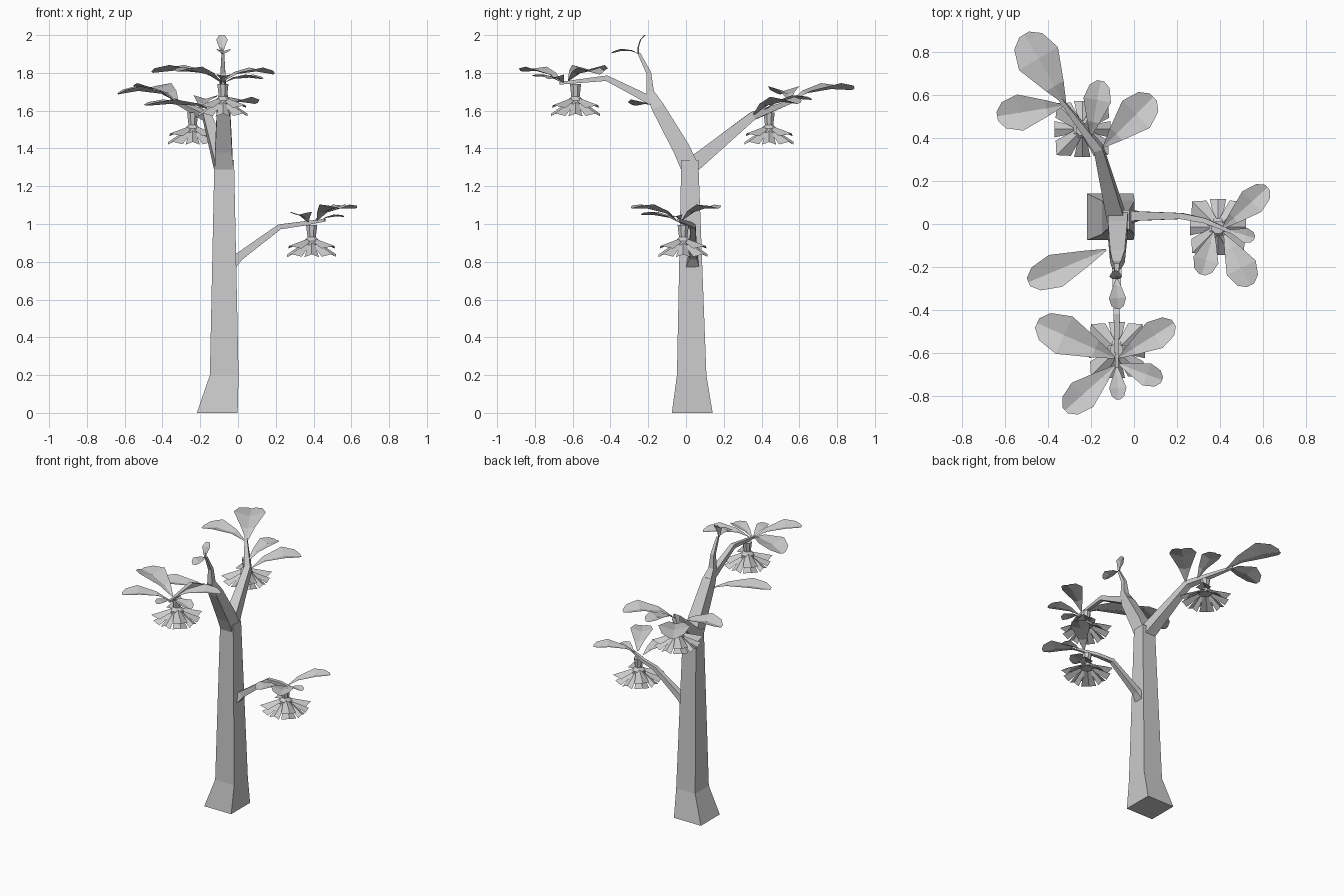
import bpy
import math
from mathutils import Vector

if "Cube" in bpy.data.objects:
    bpy.data.objects.remove(bpy.data.objects["Cube"])


def make(name, verts, faces):
    me = bpy.data.meshes.new(name)
    me.from_pydata([tuple(v) for v in verts], [], faces)
    me.update()
    ob = bpy.data.objects.new(name, me)
    bpy.context.collection.objects.link(ob)
    return ob


def loft(name, rings, cap_start=True, cap_end=True):
    n = len(rings[0])
    verts = [v for r in rings for v in r]
    faces = [(i * n + j, i * n + (j + 1) % n, (i + 1) * n + (j + 1) % n, (i + 1) * n + j)
             for i in range(len(rings) - 1) for j in range(n)]
    if cap_start:
        faces.append(tuple(reversed(range(n))))
    if cap_end:
        faces.append(tuple(range(len(verts) - n, len(verts))))
    return make(name, verts, faces)


def branch(name, pts, side):
    """Four-sided tapering limb through (x, y, z, half_width) points."""
    P = [Vector(p[:3]) for p in pts]
    rings = []
    for i, p in enumerate(P):
        d = (P[min(i + 1, len(P) - 1)] - P[max(i - 1, 0)]).normalized()
        u = Vector(side)
        u = (u - d * u.dot(d)).normalized()
        w = d.cross(u)
        h = pts[i][3]
        rings.append([p + u * a * h + w * b * h for a, b in ((-1, -1), (1, -1), (1, 1), (-1, 1))])
    return loft(name, rings)


def leaf(name, base, tip, mid_z, width):
    """Arched leaf folded along its midrib, with a blunt rounded tip."""
    b, t = Vector(base), Vector(tip)
    d = t - b
    side = Vector((-d.y, d.x, 0)).normalized()
    up = side.cross(d).normalized()
    if up.z < 0:
        up = -up
    arch = mid_z - (b.z + t.z) / 2
    half = width / 2
    verts, faces = [], []
    for f, w in ((0, .06), (.25, .45), (.65, 1), (.9, .72), (1, .25)):
        c = b + d * f + Vector((0, 0, arch * 4 * f * (1 - f) - .2 * half * w))
        lift = Vector((0, 0, .3 * half * w))
        verts += [c - side * half * w + lift, c, c + side * half * w + lift]
    for i in range(4):
        for j in range(2):
            k = i * 3 + j
            faces.append((k, k + 3, k + 4, k + 1))
    return make(name, verts, faces)


def flower(name, x, y, z):
    """Hanging blossom: a throat and two alternating rings of four petals; z is its lowest point."""
    def ring(r, h):
        return [Vector((x + r * math.cos(k * math.pi / 4 + math.pi / 8),
                        y + r * math.sin(k * math.pi / 4 + math.pi / 8), z + h)) for k in range(8)]
    loft(name + "_throat", [ring(.045, .065), ring(.045, .085), ring(.024, .105), ring(.032, .17)])
    verts, faces = [], []

    def petal(ang, profile):
        s = len(verts)
        ca, sa = math.cos(ang), math.sin(ang)
        for r, w, h, drop in profile:
            for a in (-1, 0, 1):
                rr = r + (drop if a == 0 else 0)
                verts.append((x + rr * ca - a * w * sa, y + rr * sa + a * w * ca,
                              z + h + (.014 if a == 0 else 0)))
        for j in range(2 * (len(profile) - 1)):
            k = s + (j // 2) * 3 + j % 2
            faces.append((k, k + 3, k + 4, k + 1))
    for k in range(4):
        # upper diagonal petals with pointed corners
        petal(math.pi / 4 + k * math.pi / 2, [(.02, .02, .085, 0), (.125, .05, .045, .045)])
        # lower petals
        petal(k * math.pi / 2, [(.02, .015, .075, 0), (.13, .038, 0, 0)])
        petal(math.pi / 4 + k * math.pi / 2, [(.02, .015, .07, 0), (.125, .05, .002, .03)])
    make(name + "_petals", verts, faces)


# Trunk
levels = [(-.11, .033, 0, .108, .108), (-.073, .03, .2, .076, .078), (-.073, .02, 1.34, .052, .045)]
loft("trunk", [[Vector((x + a * hx, y + b * hy, z)) for a, b in ((-1, -1), (1, -1), (1, 1), (-1, 1))]
               for x, y, z, hx, hy in levels])

# Branches
branch("main_limb", [(-.075, .02, 1.3, .047), (-.076, -.025, 1.4, .045), (-.077, -.15, 1.62, .034),
                     (-.08, -.19, 1.7, .02), (-.08, -.197, 1.8, .013), (-.08, -.25, 1.905, .007)], (1, 0, 0))
branch("front_branch", [(-.08, -.14, 1.63, .024), (-.08, -.42, 1.772, .015), (-.08, -.67, 1.745, .007)], (1, 0, 0))
branch("back_branch", [(-.08, .02, 1.3, .042), (-.165, .35, 1.57, .022), (-.35, .59, 1.66, .008)], (1, 0, 0))
branch("side_branch", [(-.03, .035, .8, .034), (.01, .037, .83, .022), (.22, .037, .985, .014),
                       (.33, .015, 1.0, .012), (.46, -.04, 1.02, .007)], (0, 1, 0))

# Leaves: base, tip, height at the middle, width
leaves = {
    "back": [((-.32, .56, 1.65), (-.51, .88, 1.715), 1.73, .21), ((-.33, .55, 1.65), (-.635, .50, 1.69), 1.72, .17),
             ((-.2, .41, 1.6), (-.155, .665, 1.66), 1.67, .13), ((-.14, .36, 1.58), (.09, .59, 1.64), 1.66, .18)],
    "front": [((-.09, -.62, 1.76), (-.45, -.46, 1.805), 1.83, .19), ((-.09, -.66, 1.75), (-.32, -.865, 1.81), 1.82, .15),
              ((-.08, -.66, 1.75), (-.073, -.815, 1.785), 1.785, .08), ((-.07, -.65, 1.75), (.13, -.725, 1.77), 1.785, .11),
              ((-.07, -.62, 1.76), (.185, -.46, 1.795), 1.82, .14)],
    "side": [((.41, -.02, 1.02), (.62, .17, 1.085), 1.09, .13), ((.44, -.03, 1.02), (.56, -.065, 1.04), 1.045, .07),
             ((.42, -.05, 1.02), (.54, -.285, 1.085), 1.09, .15), ((.37, -.04, 1.01), (.315, -.235, 1.05), 1.055, .12)],
    "crown": [((-.13, -.12, 1.6), (-.49, -.27, 1.63), 1.65, .16), ((-.08, -.25, 1.9), (-.075, -.395, 1.905), 1.925, .08)],
}
for group, items in leaves.items():
    for i, spec in enumerate(items):
        leaf(f"{group}_leaf_{i + 1}", *spec)

# Upright leaf at the very top
rows = [(.005, -.25, 1.9), (.015, -.25, 1.935), (.03, -.238, 1.975), (.015, -.215, 2.0)]
top = [(-.085 + a * w, y + (-.006 if a else 0), z) for w, y, z in rows for a in (-1, 0, 1)]
make("top_leaf", top, [(k, k + 1, k + 4, k + 3) for k in (0, 1, 3, 4, 6, 7)])

# Hanging flowers
flower("side_flower", .39, -.015, .825)
flower("back_flower", -.24, .44, 1.42)
flower("front_flower", -.08, -.585, 1.57)
